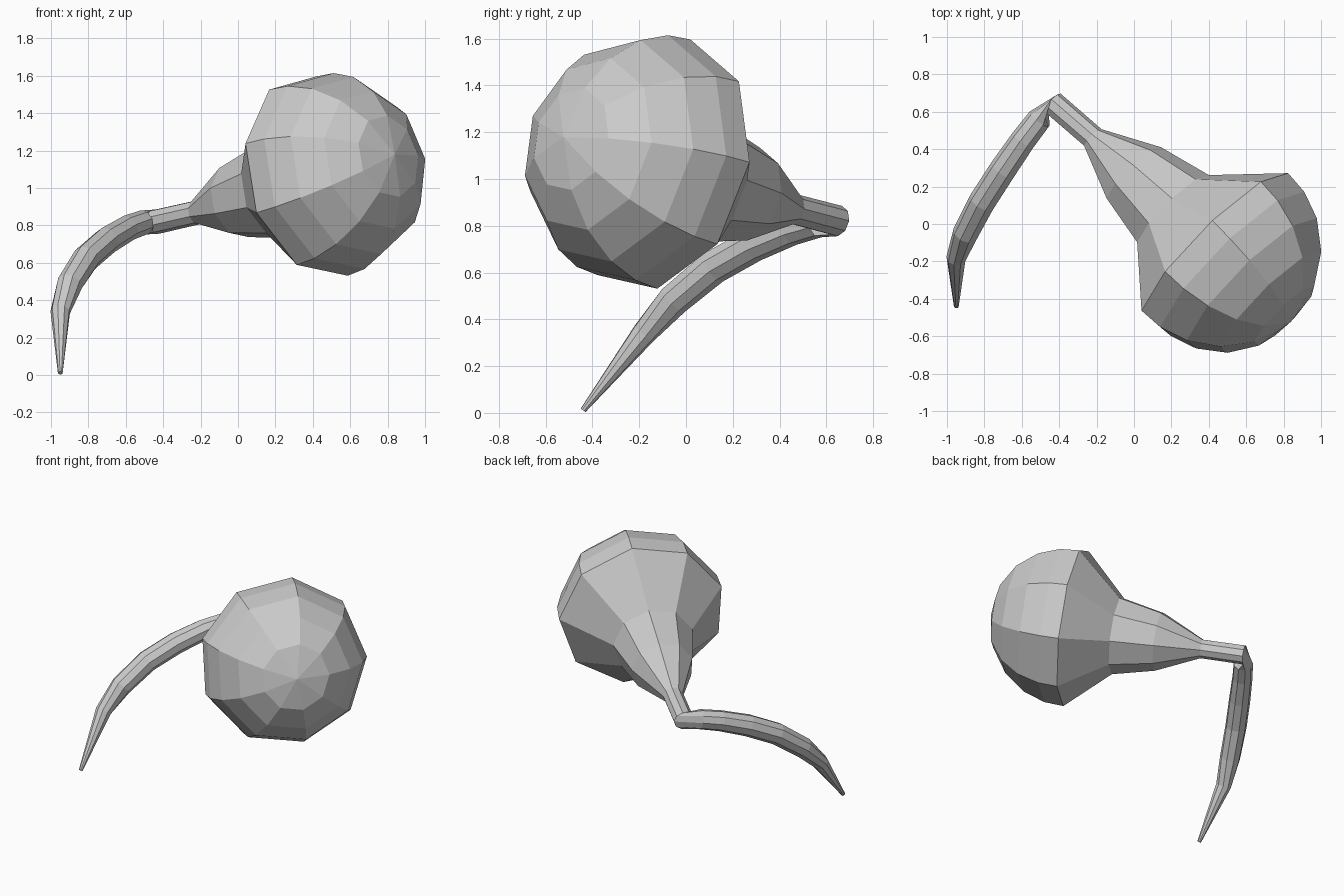
import bpy, bmesh
from math import sin, cos, radians
from mathutils import Vector

if "Cube" in bpy.data.objects:
    bpy.data.objects.remove(bpy.data.objects["Cube"])

SIDES, PHASE = 9, 19
UP = Vector((0, 0, 1))


def ring(bm, center, axis, radius):
    """Nine-sided ring of vertices across the given axis."""
    d = axis.normalized()
    u = UP.cross(d).normalized()
    v = d.cross(u)
    angles = [radians(PHASE + 360 * k / SIDES) for k in range(SIDES)]
    return [bm.verts.new(center + radius * (cos(a) * u + sin(a) * v)) for a in angles]


def loft(name, rings, pole):
    """Skin a row of (center, axis, radius) rings, with a pole at the start."""
    bm = bmesh.new()
    loops = [ring(bm, *r) for r in rings]
    tip = bm.verts.new(pole)
    for k in range(SIDES):
        j = (k + 1) % SIDES
        bm.faces.new((tip, loops[0][k], loops[0][j]))
        for a, b in zip(loops, loops[1:]):
            bm.faces.new((a[k], b[k], b[j], a[j]))
    bm.faces.new(loops[-1])
    bmesh.ops.recalc_face_normals(bm, faces=bm.faces)
    mesh = bpy.data.meshes.new(name)
    bm.to_mesh(mesh)
    bm.free()
    obj = bpy.data.objects.new(name, mesh)
    bpy.context.collection.objects.link(obj)
    return obj


# Rounded bulb, from its front pole back to the widest rim
R = 0.553
center = Vector((0.455, -0.14, 1.068))
out = Vector((0.69, -0.69, 0.2)).normalized()
rings = [(center + out * R * cos(radians(t)), -out, R * sin(radians(t)))
         for t in (24, 43.5, 62.5, 79, 93)]

# Neck narrowing to the corner
for p, r in [((0.21, 0.07, 0.99), 0.27), ((0.0, 0.265, 0.935), 0.205),
             ((-0.22, 0.46, 0.87), 0.066), ((-0.44, 0.65, 0.82), 0.067)]:
    rings.append((Vector(p), -out, r))

# Drooping curved tail
tail = [((-0.505, 0.56, 0.815), 0.067), ((-0.59, 0.45, 0.785), 0.07),
        ((-0.70, 0.29, 0.72), 0.074), ((-0.81, 0.12, 0.625), 0.074),
        ((-0.90, -0.05, 0.485), 0.07), ((-0.95, -0.18, 0.34), 0.053),
        ((-0.95, -0.44, 0.011), 0.013)]
pts = [Vector(p) for p, r in tail]
for i, (p, r) in enumerate(tail):
    axis = pts[min(i + 1, len(pts) - 1)] - pts[max(i - 1, 0)]
    rings.append((pts[i], axis, r))

loft("bulb_with_tail", rings, center + out * R)
